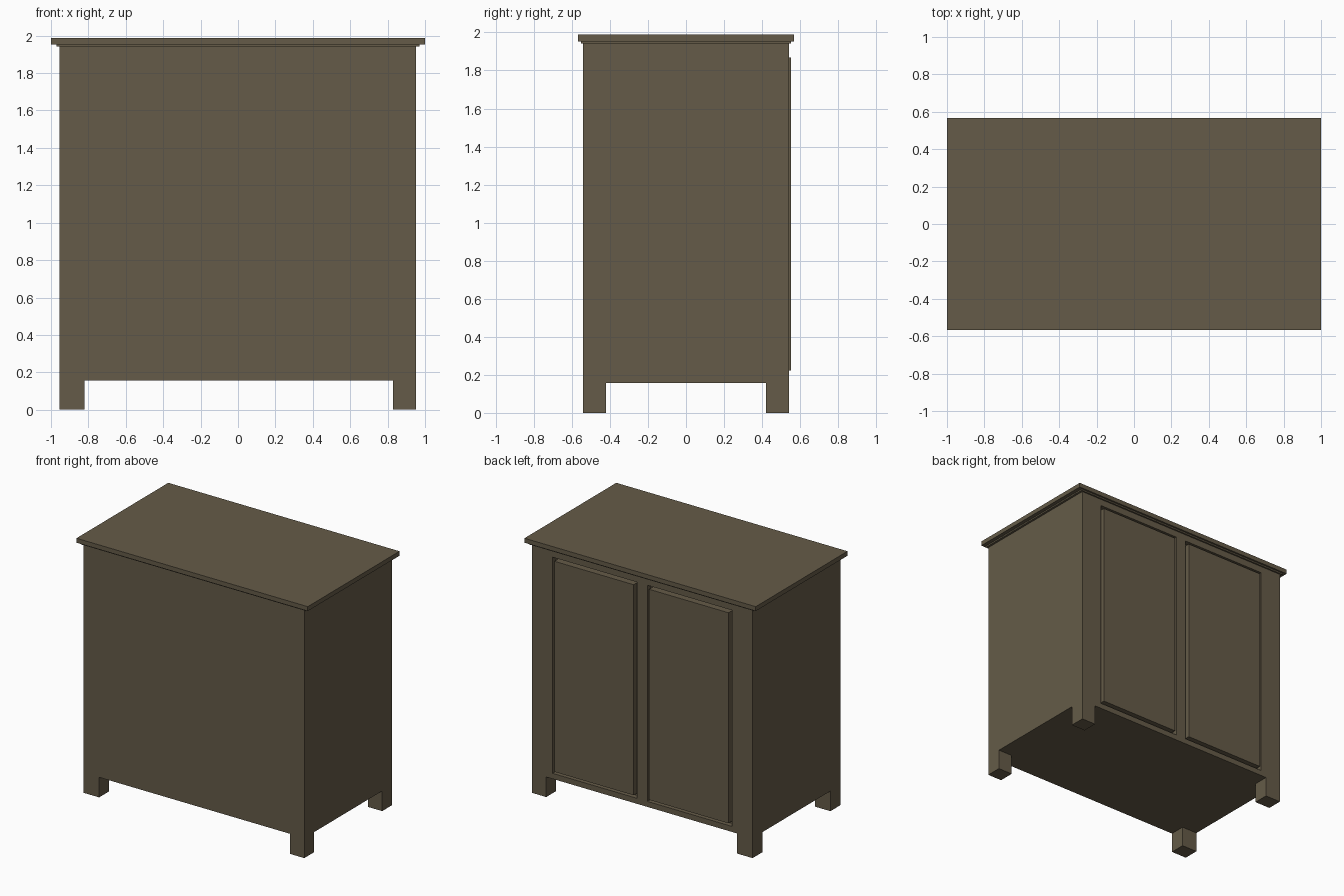
import bpy

if "Cube" in bpy.data.objects:
    bpy.data.objects.remove(bpy.data.objects["Cube"])

wood = bpy.data.materials.new("dark_wood")
wood.diffuse_color = (0.13, 0.105, 0.065, 1)
wood.use_nodes = True
wood.node_tree.nodes["Principled BSDF"].inputs["Base Color"].default_value = wood.diffuse_color


def box(name, x, y, z, cutter=False):
    """Axis-aligned box from (min, max) ranges."""
    bpy.ops.mesh.primitive_cube_add(size=1, location=[sum(r) / 2 for r in (x, y, z)])
    ob = bpy.context.object
    ob.name = name
    ob.scale = [r[1] - r[0] for r in (x, y, z)]
    bpy.ops.object.transform_apply(location=False, rotation=False, scale=True)
    if cutter:
        ob.hide_render = True
        ob.display_type = 'WIRE'
    else:
        ob.data.materials.append(wood)
    return ob


def cut(target, cutter):
    mod = target.modifiers.new("cut_" + cutter.name, 'BOOLEAN')
    mod.operation = 'DIFFERENCE'
    mod.solver = 'EXACT'
    mod.object = cutter
    bpy.context.view_layer.objects.active = target
    bpy.ops.object.modifier_apply(modifier=mod.name)
    bpy.data.objects.remove(cutter)


# Cabinet carcass, cut from below to leave four square feet
body = box("cabinet_body", (-0.955, 0.953), (-0.542, 0.541), (0, 1.942))
cut(body, box("foot_gap_x", (-0.822, 0.83), (-0.7, 0.7), (-0.1, 0.157), True))
cut(body, box("foot_gap_y", (-1.1, 1.1), (-0.42, 0.42), (-0.1, 0.157), True))

# Recessed openings with slightly proud door slabs inside
gap = 0.022
for side, (x0, x1) in (("left", (-0.775, -0.045)), ("right", (0.045, 0.775))):
    cut(body, box("door_opening", (x0, x1), (0.50, 0.7), (0.20, 1.89), True))
    box(side + "_door", (x0 + gap, x1 - gap), (0.50, 0.551),
        (0.20 + gap, 1.89 - gap))

# Moulding strip and overhanging top
box("top_moulding", (-0.97, 0.97), (-0.553, 0.553), (1.942, 1.953))
box("table_top", (-1, 1), (-0.567, 0.567), (1.953, 1.988))
